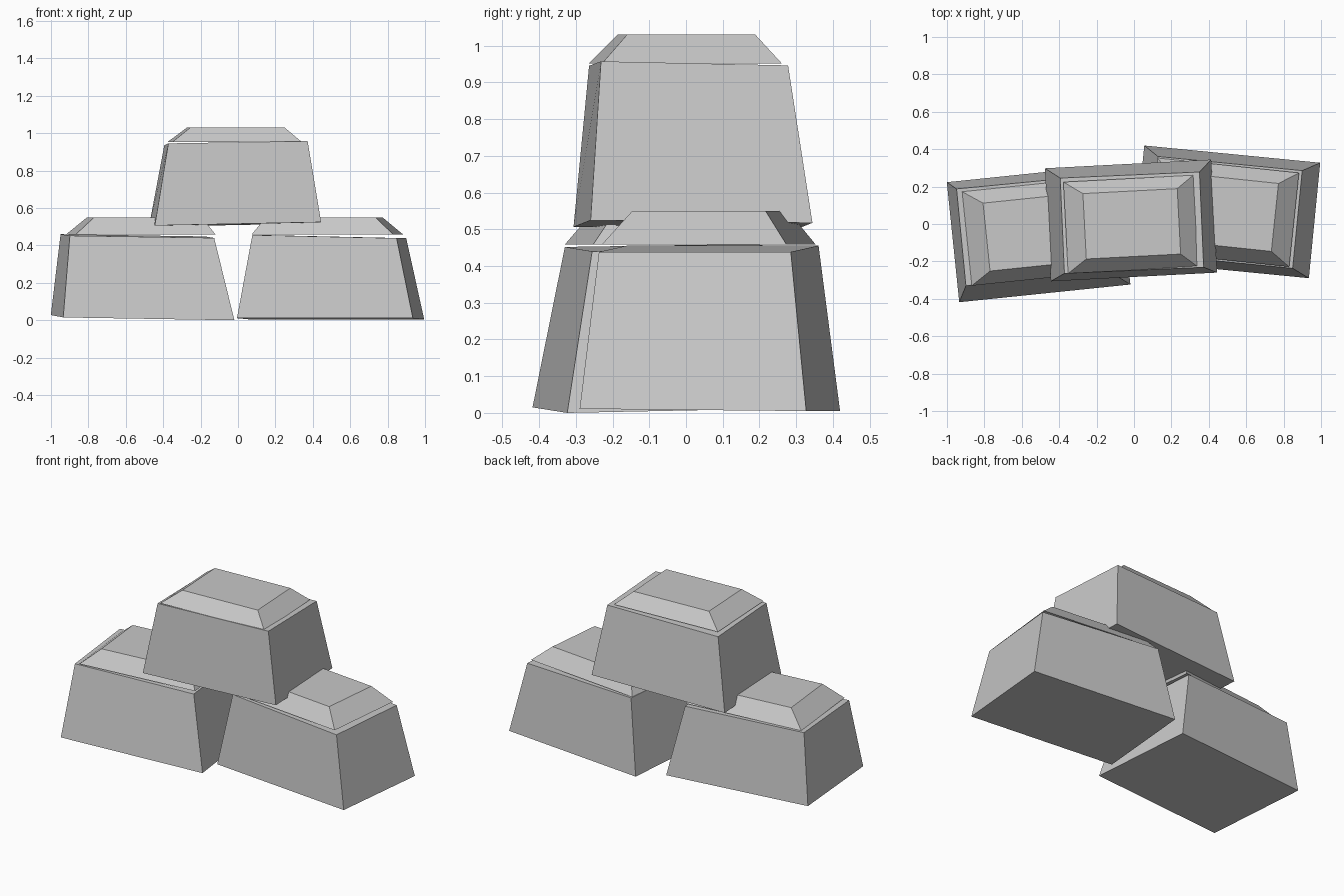
import bpy
import bmesh
from math import radians
from mathutils import Matrix, Vector

default_cube = bpy.data.objects.get("Cube")
if default_cube:
    bpy.data.objects.remove(default_cube, do_unlink=True)

# One plain stone colour for every part
stone = bpy.data.materials.new("grey_stone")
stone.use_nodes = True
stone_colour = (0.58, 0.58, 0.58, 1)
stone.diffuse_color = stone_colour
stone.node_tree.nodes["Principled BSDF"].inputs["Base Color"].default_value = stone_colour


def section(centre, size, angle, rise=(0, 0)):
    """Four corners of a turned rectangle; rise tilts it along its width and depth."""
    turn = Matrix.Rotation(radians(angle), 3, "Z")
    corners = []
    for side, end in ((-1, -1), (1, -1), (1, 1), (-1, 1)):
        local = Vector((side * size[0], end * size[1], side * rise[0] + end * rise[1])) / 2
        corners.append(Vector(centre) + turn @ local)
    return corners


def tapered_block(name, bottom, top):
    """Flat-sided solid spanning two rectangular sections."""
    bm = bmesh.new()
    low = [bm.verts.new(corner) for corner in bottom]
    high = [bm.verts.new(corner) for corner in top]
    bm.faces.new(low[::-1])
    bm.faces.new(high)
    for i in range(4):
        j = (i + 1) % 4
        bm.faces.new((low[i], low[j], high[j], high[i]))
    bmesh.ops.recalc_face_normals(bm, faces=bm.faces)
    mesh = bpy.data.meshes.new(name)
    bm.to_mesh(mesh)
    bm.free()
    mesh.materials.append(stone)
    block = bpy.data.objects.new(name, mesh)
    bpy.context.collection.objects.link(block)
    return block


# Lower stone on the right side, slightly tilted with a level cap
tapered_block("lower_right_stone_body",
              section((-.51, -.05, .014), (.92, .645), 5.9, rise=(-.015, .013)),
              section((-.538, -.034, .45), (.775, .52), 5.5, rise=(-.012, .008)))
tapered_block("lower_right_stone_cap",
              section((-.52, -.04, .459), (.75, .505), 5.9),
              section((-.5, -.04, .55), (.58, .365), 5.9))

# Lower stone on the left side
tapered_block("lower_left_stone_body",
              section((.495, .065, .008), (.945, .62), -5.6, rise=(0, -.006)),
              section((.488, .062, .447), (.775, .525), -5.6, rise=(-.017, 0)))
tapered_block("lower_left_stone_cap",
              section((.478, .062, .459), (.76, .505), -6),
              section((.46, .066, .55), (.59, .365), -6))

# Upper stone resting across the other two
tapered_block("upper_stone_body",
              section((-.016, .019, .512), (.89, .605), 3, rise=(.018, -.007)),
              section((-.011, .007, .946), (.745, .51), 2.5, rise=(.012, -.011)))
tapered_block("upper_stone_cap",
              section((-.018, -.002, .952), (.695, .49), 3),
              section((-.012, .001, 1.03), (.505, .35), 3))
